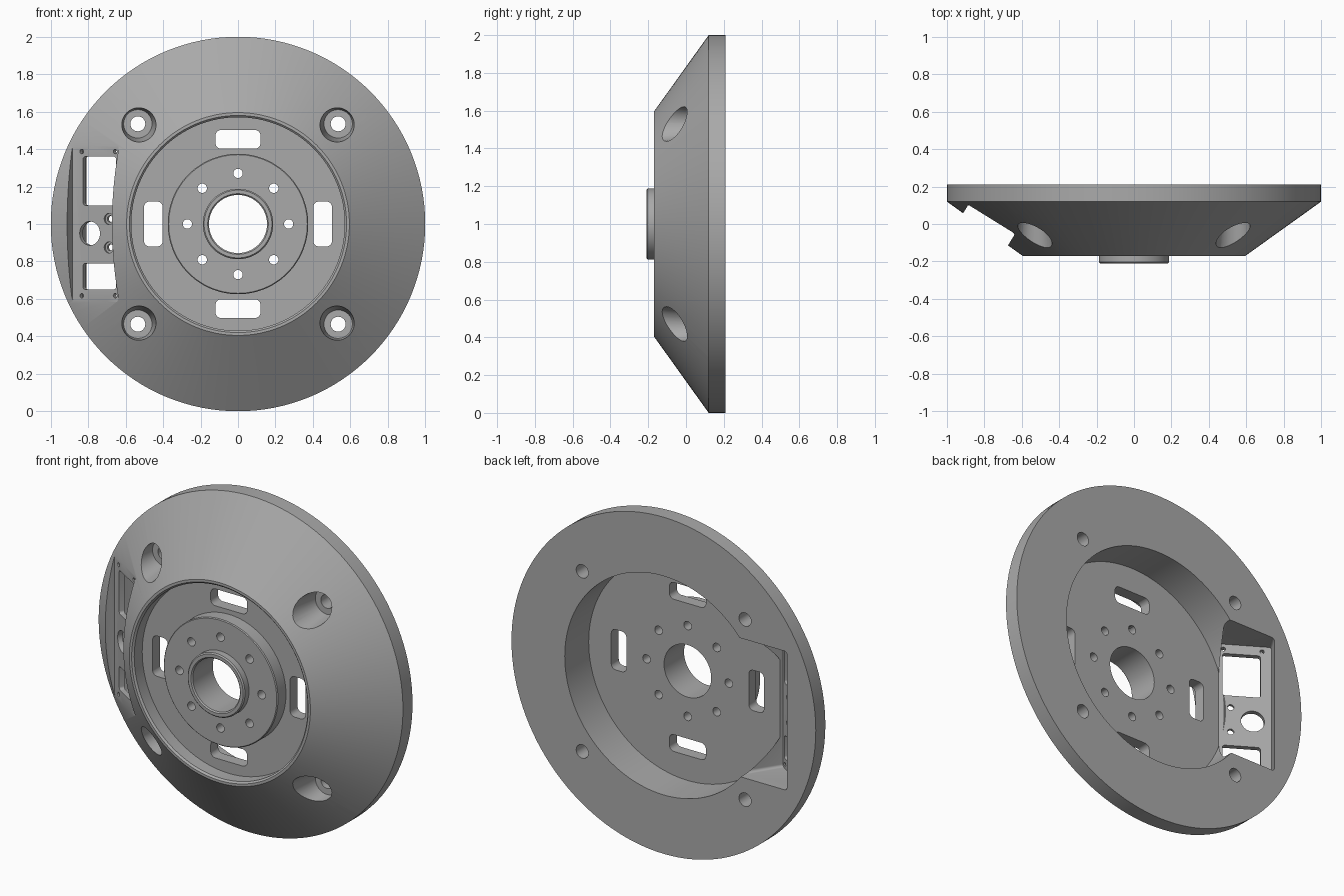
import bpy, bmesh, math
from mathutils import Vector, Matrix

if "Cube" in bpy.data.objects:
    bpy.data.objects.remove(bpy.data.objects["Cube"])

grey = bpy.data.materials.new("machined grey")
grey.diffuse_color = (0.4, 0.4, 0.4, 1)
grey.use_nodes = True
grey.node_tree.nodes["Principled BSDF"].inputs["Base Color"].default_value = grey.diffuse_color

# frames: columns are (across, up, depth); flange faces -y, sensor panel is tilted along the cone
FRONT = (Vector((0, 0, 1)), Vector((1, 0, 0)), Vector((0, 0, 1)), Vector((0, 1, 0)))
PANEL = (Vector((-0.76, 0.025, 1.005)), Vector((0.85, -0.527, 0)).normalized(),
         Vector((0, 0, 1)), Vector((0.527, 0.85, 0)).normalized())


def circle(cx, cz, r, n=32):
    return [(cx + r * math.cos(2 * math.pi * i / n), cz + r * math.sin(2 * math.pi * i / n)) for i in range(n)]


def round_rect(x0, x1, z0, z1, r, n=6):
    pts = []
    for cx, cz, a0 in ((x1 - r, z1 - r, 0), (x0 + r, z1 - r, 90), (x0 + r, z0 + r, 180), (x1 - r, z0 + r, 270)):
        for i in range(n + 1):
            a = math.radians(a0 + 90 * i / n)
            pts.append((cx + r * math.cos(a), cz + r * math.sin(a)))
    return pts


def cut(target, frame, near, d0, d1, far=None):
    """Remove a prism (near outline at depth d0, far outline at d1) from the target."""
    o, u, v, w = frame
    bm = bmesh.new()
    far = far or near
    a = [bm.verts.new(o + u * p[0] + v * p[1] + w * d0) for p in near]
    b = [bm.verts.new(o + u * p[0] + v * p[1] + w * d1) for p in far]
    n = len(a)
    bm.faces.new(a)
    bm.faces.new(b[::-1])
    for i in range(n):
        bm.faces.new((a[i], b[i], b[(i + 1) % n], a[(i + 1) % n]))
    bmesh.ops.recalc_face_normals(bm, faces=bm.faces)
    me = bpy.data.meshes.new("cutter")
    bm.to_mesh(me)
    bm.free()
    ob = bpy.data.objects.new("cutter", me)
    bpy.context.collection.objects.link(ob)
    ob.hide_render = True
    mod = target.modifiers.new("cut", 'BOOLEAN')
    mod.operation = 'DIFFERENCE'
    mod.solver = 'EXACT'
    mod.object = ob
    bpy.context.view_layer.objects.active = target
    bpy.ops.object.modifier_apply(modifier=mod.name)
    bpy.data.objects.remove(ob)


# flange body: turned profile (radius, y)
profile = [(0.155, -0.015), (0.155, -0.203), (0.162, -0.21), (0.181, -0.21), (0.188, -0.203),
           (0.188, -0.165), (0.37, -0.165), (0.375, -0.16), (0.375, -0.085), (0.57, -0.085),
           (0.57, -0.16), (0.58, -0.17), (0.595, -0.17), (1.0, 0.12), (1.0, 0.21),
           (0.65, 0.21), (0.65, -0.015)]
SEG = 128
bm = bmesh.new()
rings = []
for i in range(SEG):
    a = 2 * math.pi * i / SEG
    rings.append([bm.verts.new((r * math.cos(a), y, 1 + r * math.sin(a))) for r, y in profile])
for i in range(SEG):
    p, q = rings[i], rings[(i + 1) % SEG]
    for j in range(len(profile)):
        k = (j + 1) % len(profile)
        bm.faces.new((p[j], p[k], q[k], q[j]))
bmesh.ops.recalc_face_normals(bm, faces=bm.faces)
mesh = bpy.data.meshes.new("flange_body")
bm.to_mesh(mesh)
bm.free()
body = bpy.data.objects.new("flange_body", mesh)
bpy.context.collection.objects.link(body)
mesh.materials.append(grey)
body.select_set(True)
bpy.context.view_layer.objects.active = body

# ring of small holes and four slots in the hub
for i in range(8):
    a = math.pi * i / 4
    cut(body, FRONT, circle(0.27 * math.cos(a), 0.27 * math.sin(a), 0.025, 20), -0.3, 0.1)
for s in (-1, 1):
    c = s * 0.452
    cut(body, FRONT, round_rect(-0.12, 0.12, c - 0.05, c + 0.05, 0.03), -0.14, 0.1)
    cut(body, FRONT, round_rect(c - 0.05, c + 0.05, -0.12, 0.12, 0.03), -0.14, 0.1)

# four mounting holes with tapered counterbores
for sx in (-1, 1):
    for sz in (-1, 1):
        x, z = sx * 0.535, sz * 0.535
        cut(body, FRONT, circle(x, z, 0.112), -0.22, 0.07, circle(x, z, 0.076))
        cut(body, FRONT, circle(x, z, 0.04, 24), 0.0, 0.3)

# sensor panel: front pocket and back pocket leave a thin tilted plate
cut(body, PANEL, round_rect(-0.147, 0.147, -0.425, 0.425, 0.03), -0.4, 0)
cut(body, PANEL, round_rect(-0.14, 0.15, -0.412, 0.412, 0.015), 0.03, 0.45)

# windows, lens hole, small holes and corner screw holes in the panel
cut(body, PANEL, round_rect(-0.08, 0.128, 0.095, 0.355, 0.015), -0.05, 0.06)
cut(body, PANEL, round_rect(-0.08, 0.128, -0.355, -0.215, 0.015), -0.05, 0.06)
cut(body, PANEL, circle(-0.037, -0.055, 0.064), -0.05, 0.06)
for z in (0.022, -0.13):
    cut(body, PANEL, circle(0.083, z, 0.03, 20), -0.05, 0.012)
    cut(body, PANEL, circle(0.083, z, 0.018, 16), -0.05, 0.06)
for x in (-0.088, 0.122):
    for z in (-0.388, 0.382):
        cut(body, PANEL, circle(x, z, 0.012, 12), -0.05, 0.06)

bpy.ops.object.shade_smooth_by_angle(angle=math.radians(25))
